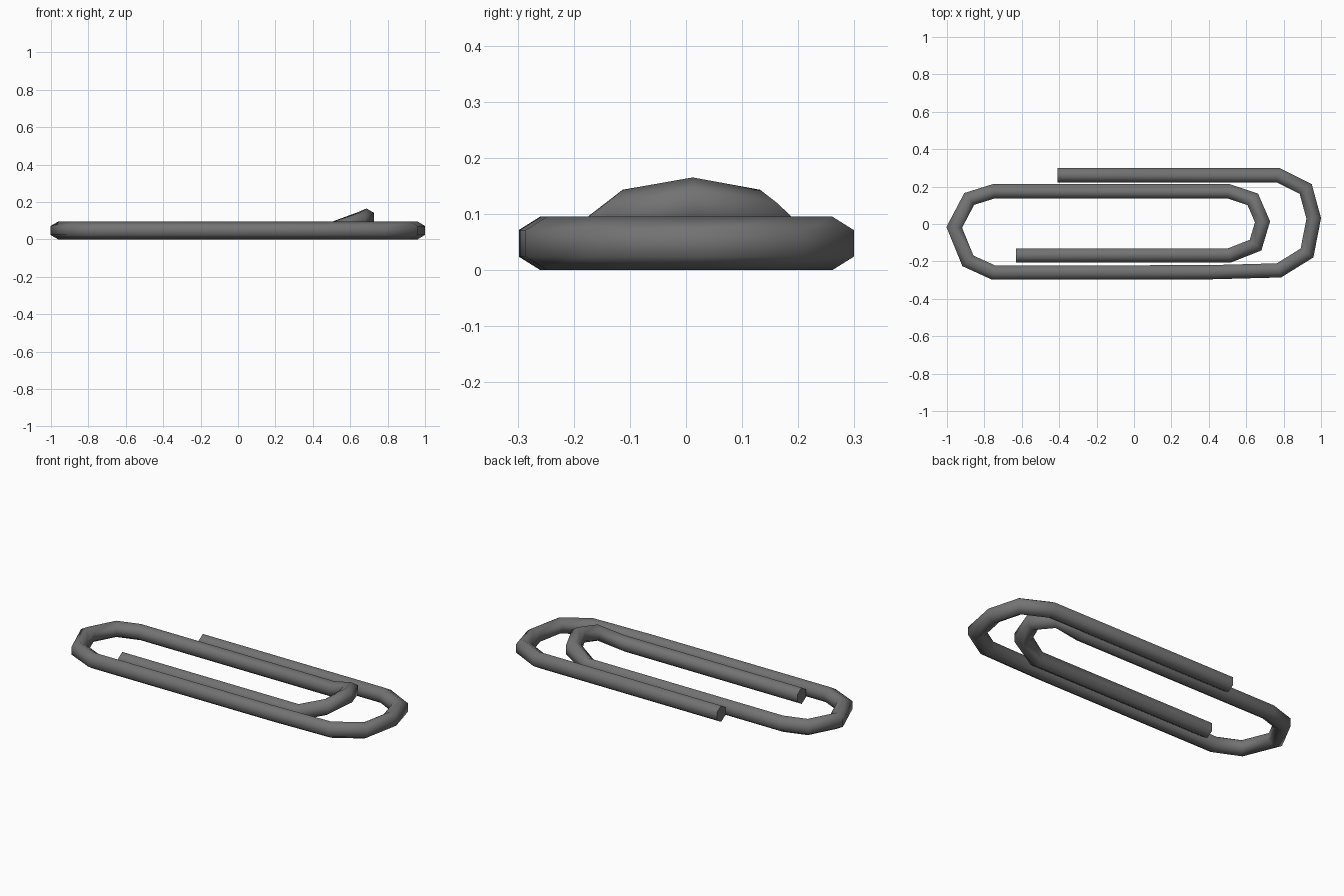
import bpy, bmesh
from math import radians, sin, cos
from mathutils import Vector

if "Cube" in bpy.data.objects:
    bpy.data.objects.remove(bpy.data.objects["Cube"])

HALF_W, RADIUS = 0.038, 0.0475   # slightly narrowed hexagonal wire

# Wire centre line: outer end -> right bend -> left bend -> raised inner bend -> inner end
PATH = [
    (-0.41, 0.261, 0), (0.77, 0.261, 0),
    (0.918, 0.187, 0), (0.961, 0.03, 0), (0.925, -0.155, 0), (0.775, -0.248, 0),
    (0.40, -0.258, 0), (-0.75, -0.26, 0),
    (-0.888, -0.197, 0), (-0.961, -0.018, 0), (-0.881, 0.134, 0), (-0.75, 0.175, 0),
    (0.505, 0.175, 0), (0.635, 0.132, 0.048), (0.687, 0.012, 0.07),
    (0.65, -0.113, 0.048), (0.51, -0.168, 0), (-0.63, -0.168, 0),
]


def sweep_wire(name, path):
    pts = [Vector(p) for p in path]
    bm = bmesh.new()
    rings = []
    for i, p in enumerate(pts):
        before = (p - pts[max(i - 1, 0)]).xy
        after = (pts[min(i + 1, len(pts) - 1)] - p).xy
        before = before.normalized() if before.length else after.normalized()
        after = after.normalized() if after.length else before
        # mitred sideways direction
        t = (before + after).normalized()
        side = Vector((t.y, -t.x, 0)) / t.dot(after)
        ring = []
        for k in range(6):
            a = radians(90 + 60 * k)
            off = side * (cos(a) / cos(radians(30)) * HALF_W)
            ring.append(bm.verts.new(p + off + Vector((0, 0, RADIUS * (1 + sin(a))))))
        rings.append(ring)
    for a, b in zip(rings, rings[1:]):
        for k in range(6):
            j = (k + 1) % 6
            bm.faces.new((a[k], a[j], b[j], b[k]))
    bm.faces.new(rings[0])
    bm.faces.new(rings[-1])
    bmesh.ops.recalc_face_normals(bm, faces=bm.faces)
    mesh = bpy.data.meshes.new(name)
    bm.to_mesh(mesh)
    bm.free()
    obj = bpy.data.objects.new(name, mesh)
    bpy.context.collection.objects.link(obj)
    return obj


# Bent wire, smooth along its length with crisp cut ends
wire = sweep_wire("clip_wire", PATH)
bpy.context.view_layer.objects.active = wire
wire.select_set(True)
bpy.ops.object.shade_smooth_by_angle(angle=radians(75))

# Dark grey metal
metal = bpy.data.materials.new("dark_metal")
metal.diffuse_color = (0.17, 0.17, 0.17, 1)
metal.use_nodes = True
metal.node_tree.nodes["Principled BSDF"].inputs["Base Color"].default_value = metal.diffuse_color
wire.data.materials.append(metal)
